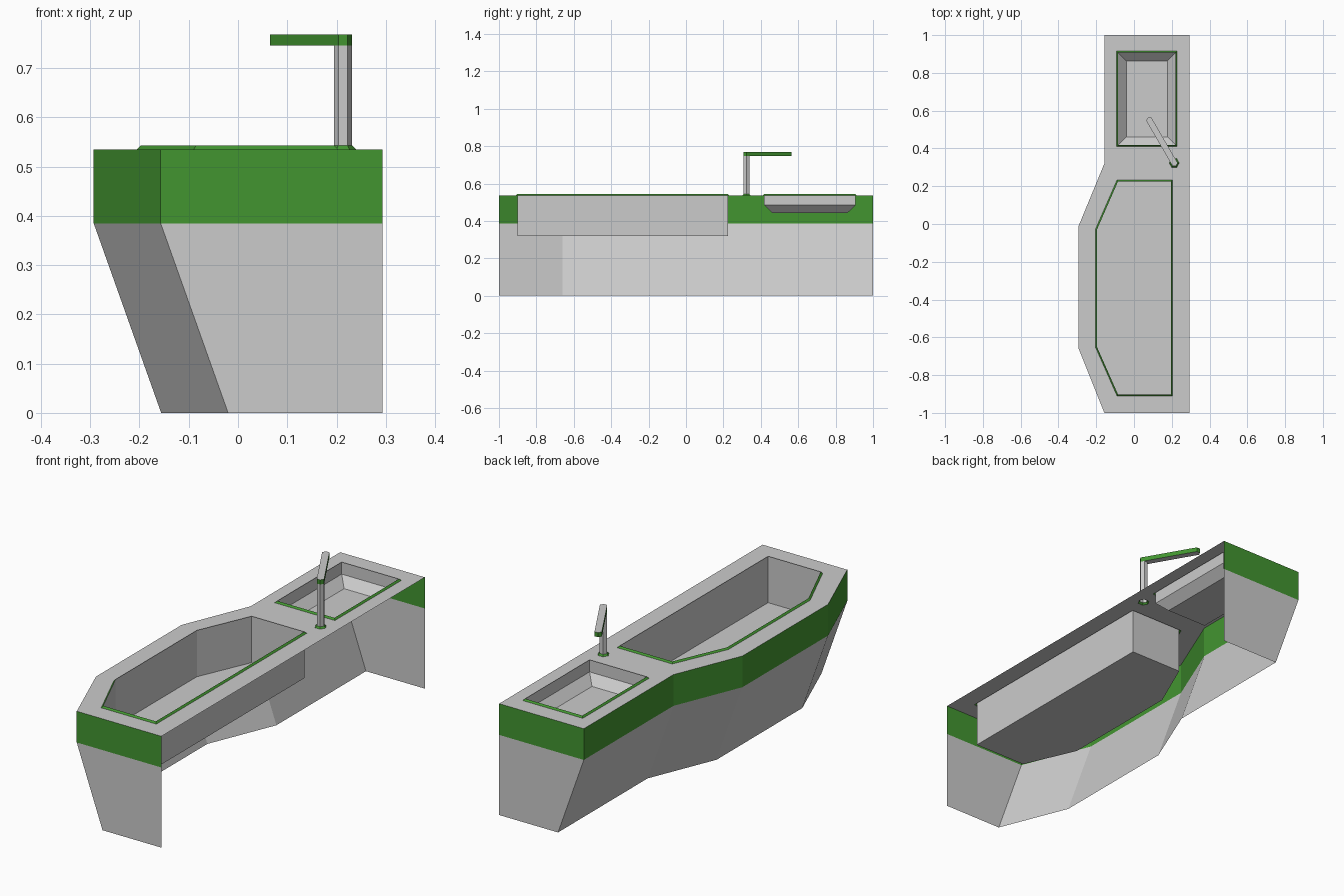
import bpy, bmesh, math
from mathutils import Vector

if "Cube" in bpy.data.objects:
    bpy.data.objects.remove(bpy.data.objects["Cube"])

green = bpy.data.materials.new("green_trim")
green.diffuse_color = (0.055, 0.30, 0.03, 1)
green.use_nodes = True
green.node_tree.nodes["Principled BSDF"].inputs["Base Color"].default_value = green.diffuse_color


def make_object(name, bm, mat=None):
    me = bpy.data.meshes.new(name)
    bm.to_mesh(me)
    bm.free()
    ob = bpy.data.objects.new(name, me)
    bpy.context.collection.objects.link(ob)
    if mat:
        me.materials.append(mat)
    return ob


def loft(name, rings, mat=None, closed=True, cap_end=False, cap_start=False):
    """Skin a stack of (outline, z) rings."""
    bm = bmesh.new()
    loops = [[bm.verts.new((x, y, z)) for x, y in pts] for pts, z in rings]
    n = len(loops[0])
    for a, b in zip(loops, loops[1:]):
        for i in range(n if closed else n - 1):
            j = (i + 1) % n
            bm.faces.new((a[i], a[j], b[j], b[i]))
    if cap_end:
        bm.faces.new(loops[-1])
    if cap_start:
        bm.faces.new(loops[0][::-1])
    return make_object(name, bm, mat)


def plate(name, loops, z):
    """Flat sheet bounded by the first loop with the others as holes."""
    bm = bmesh.new()
    for pts in loops:
        vs = [bm.verts.new((x, y, z)) for x, y in pts]
        for i in range(len(vs)):
            bm.edges.new((vs[i - 1], vs[i]))
    bmesh.ops.triangle_fill(bm, edges=bm.edges[:], use_beauty=True, normal=(0, 0, 1))
    bmesh.ops.dissolve_limit(bm, angle_limit=0.01, verts=bm.verts[:], edges=bm.edges[:])
    for f in bm.faces:
        f.normal_update()
        if f.normal.z < 0:
            f.normal_flip()
    return make_object(name, bm)


def inset(pts, d):
    """Shrink a counter-clockwise outline by d."""
    out = []
    for i, p in enumerate(pts):
        a, p, b = Vector(pts[i - 1]), Vector(p), Vector(pts[(i + 1) % len(pts)])
        u, v = (p - a).normalized(), (b - p).normalized()
        n1, n2 = Vector((-u.y, u.x)), Vector((-v.y, v.x))
        out.append(tuple(p + (n1 + n2) * d / (1 + n1.dot(n2))))
    return out


def hexagon(cx, cy, r):
    return [(cx + r * math.cos(math.radians(a)), cy + r * math.sin(math.radians(a)))
            for a in range(0, 360, 60)]


TOP, BAND, RIM = 0.535, 0.385, 0.543

# Outer shell, open along the right side
path = [(0.293, 1), (-0.157, 1), (-0.157, 0.32), (-0.293, -0.01),
        (-0.293, -0.66), (-0.157, -1), (0.293, -1)]
foot = [(x + 0.137 if x < 0 else x, y) for x, y in path]
loft("lower_walls", [(foot, 0), (path, BAND)], closed=False)
loft("band", [(path, BAND), (path, TOP)], green, closed=False)

# Counter with holes for tub, sink and tap
tub = [(0.203, -0.91), (0.203, 0.233), (-0.09, 0.233),
       (-0.205, -0.03), (-0.205, -0.65), (-0.09, -0.91)]
sink = [(-0.092, 0.41), (0.228, 0.41), (0.228, 0.915), (-0.092, 0.915)]
cx, cy, r = 0.213, 0.323, 0.0185
base = hexagon(cx, cy, 0.0265)
plate("counter", [path, tub, sink, base], TOP)

# Bevelled rims
tub_in, sink_in = inset(tub, 0.008), inset(sink, 0.008)
post = hexagon(cx, cy, r)
for name, outer, inner in (("tub_rim", tub, tub_in), ("sink_rim", sink, sink_in),
                           ("tap_base", base, post)):
    loft(name, [(outer, TOP), (inner, RIM)], green)

# Basins
loft("tub_basin", [(tub_in, RIM), (tub_in, 0.32)], cap_end=True)
loft("sink_basin", [(sink_in, RIM), (sink_in, 0.485), (inset(sink, 0.051), 0.443)],
     cap_end=True)

# Tap: hexagonal post and a stretched hexagonal spout
loft("tap_post", [(post, RIM), (post, 0.746)])
tip = hexagon(0.083, 0.547, r)
spout = [post[0], tip[1], tip[2], tip[3], post[4], post[5]]
loft("spout_sides", [(spout, 0.746), (spout, 0.768)], green)
loft("spout_top", [(spout, 0.768)], cap_end=True)
loft("spout_underside", [(spout, 0.746)], cap_start=True)
